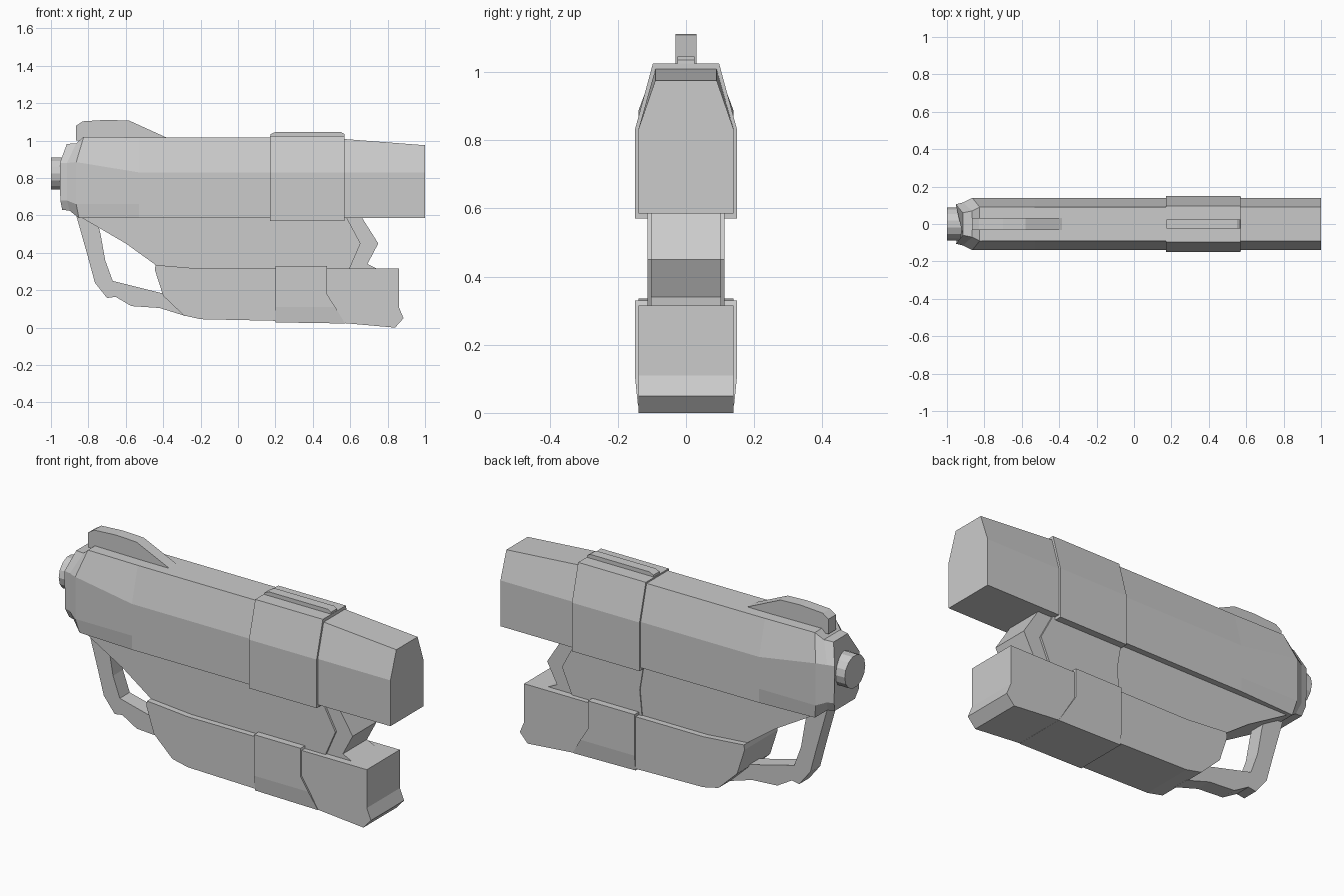
import bpy, bmesh, math
from mathutils import Matrix


def finish(name, bm):
    bmesh.ops.recalc_face_normals(bm, faces=bm.faces[:])
    mesh = bpy.data.meshes.new(name)
    bm.to_mesh(mesh)
    bm.free()
    obj = bpy.data.objects.new(name, mesh)
    bpy.context.collection.objects.link(obj)
    return obj


def plate(name, profile, half):
    """Extrude an (x, z) side profile symmetrically across y."""
    bm = bmesh.new()
    sides = [[bm.verts.new((x, y, z)) for x, z in profile] for y in (-half, half)]
    for s in sides:
        bm.faces.new(s)
    n = len(profile)
    for i in range(n):
        j = (i + 1) % n
        bm.faces.new((sides[0][i], sides[0][j], sides[1][j], sides[1][i]))
    return finish(name, bm)


def loft(name, rings):
    """Skin mirrored rings; each ring lists (x, half width, z) from bottom to top."""
    bm = bmesh.new()
    loops = []
    for r in rings:
        pts = [(x, -y, z) for x, y, z in r] + [(x, y, z) for x, y, z in reversed(r)]
        loops.append([bm.verts.new(p) for p in pts])
    n = len(loops[0])
    for a, b in zip(loops, loops[1:]):
        for i in range(n):
            j = (i + 1) % n
            bm.faces.new((a[i], a[j], b[j], b[i]))
    bm.faces.new(loops[0])
    bm.faces.new(loops[-1])
    return finish(name, bm)


def section(x, w, bottom, shoulder, tw, top):
    return [(x, w, bottom), (x, w, 0.66), (x, w, shoulder), (x, tw, top)]


# Upper body: long six-sided barrel
rear = [(-0.85, 0.14, 0.585), (-0.88, 0.14, 0.66), (-0.88, 0.14, 0.89), (-0.825, 0.09, 1.02)]
rear = [(-0.85, 0.125, 0.585), (-0.865, 0.14, 0.66), (-0.865, 0.14, 0.885), (-0.825, 0.09, 1.02)]
loft("upper_body", [
    section(1.0, 0.14, 0.585, 0.83, 0.09, 0.975),
    section(0.57, 0.14, 0.585, 0.83, 0.09, 1.008),
    section(0.17, 0.14, 0.585, 0.83, 0.09, 1.017),
    section(-0.53, 0.14, 0.585, 0.83, 0.09, 1.017),
    rear,
    [(-0.9, 0.09, 0.625), (-0.915, 0.115, 0.68), (-0.915, 0.115, 0.88), (-0.865, 0.07, 0.985)],
    [(-0.94, 0.085, 0.63), (-0.95, 0.105, 0.68), (-0.953, 0.105, 0.88), (-0.915, 0.06, 0.982)],
])

# Band round the barrel with a raised ridge
loft("barrel_band", [section(x, 0.15, 0.57, 0.83, 0.097, 1.025) for x in (0.17, 0.57)])
plate("band_ridge", [(0.17, 1.01), (0.175, 1.035), (0.2, 1.046), (0.55, 1.046),
                     (0.568, 1.035), (0.57, 1.01)], 0.025)

# Rear knob
bm = bmesh.new()
bmesh.ops.create_cone(bm, cap_ends=True, segments=14, radius1=0.087, radius2=0.087, depth=0.1,
                      matrix=Matrix.Translation((-0.95, 0, 0.824)) @ Matrix.Rotation(math.pi / 2, 4, 'Y'))
finish("rear_knob", bm)

# Top fin
plate("top_fin", [(-0.865, 1.0), (-0.865, 1.08), (-0.83, 1.103), (-0.7, 1.111),
                  (-0.58, 1.106), (-0.38, 1.015), (-0.45, 1.0)], 0.031)

# Web between upper and lower bodies
plate("middle_web", [(-0.84, 0.59), (-0.6, 0.45), (-0.44, 0.335), (-0.2, 0.3),
                     (0.2, 0.3), (0.2, 0.45), (0.18, 0.6), (-0.8, 0.6)], 0.108)
plate("middle_band", [(0.18, 0.3), (0.195, 0.45), (0.17, 0.6), (0.575, 0.6),
                      (0.655, 0.45), (0.59, 0.3)], 0.113)
plate("middle_nose", [(0.5, 0.3), (0.5, 0.6), (0.655, 0.6), (0.75, 0.45),
                      (0.692, 0.34), (0.75, 0.312)], 0.102)

# Lower body
plate("lower_body", [(-0.44, 0.335), (-0.2, 0.315), (0.86, 0.315), (0.86, 0.11), (0.885, 0.05),
                     (0.84, 0.003), (0.5, 0.03), (-0.2, 0.045), (-0.29, 0.065),
                     (-0.4, 0.17), (-0.445, 0.31)], 0.14)

# Lower band, narrowing towards the underside, with a swept front edge
loft("lower_band", [
    [(0.2, 0.141, 0.028), (0.2, 0.15, 0.11), (0.2, 0.15, 0.18), (0.2, 0.15, 0.33)],
    [(0.572, 0.141, 0.022), (0.52, 0.15, 0.11), (0.475, 0.15, 0.18), (0.475, 0.15, 0.33)],
])

# Open hand guard
plate("hand_guard", [(-0.865, 0.6), (-0.8, 0.37), (-0.765, 0.24), (-0.7, 0.158), (-0.655, 0.165),
                     (-0.57, 0.115), (-0.42, 0.105), (-0.28, 0.062), (-0.28, 0.16), (-0.4, 0.182),
                     (-0.67, 0.25), (-0.71, 0.36), (-0.735, 0.5), (-0.75, 0.56)], 0.042)

# The base touches the ground exactly
low = bpy.data.objects["lower_body"].data
for v in low.vertices:
    if v.co.z < 0.01:
        v.co.z = 0.0
